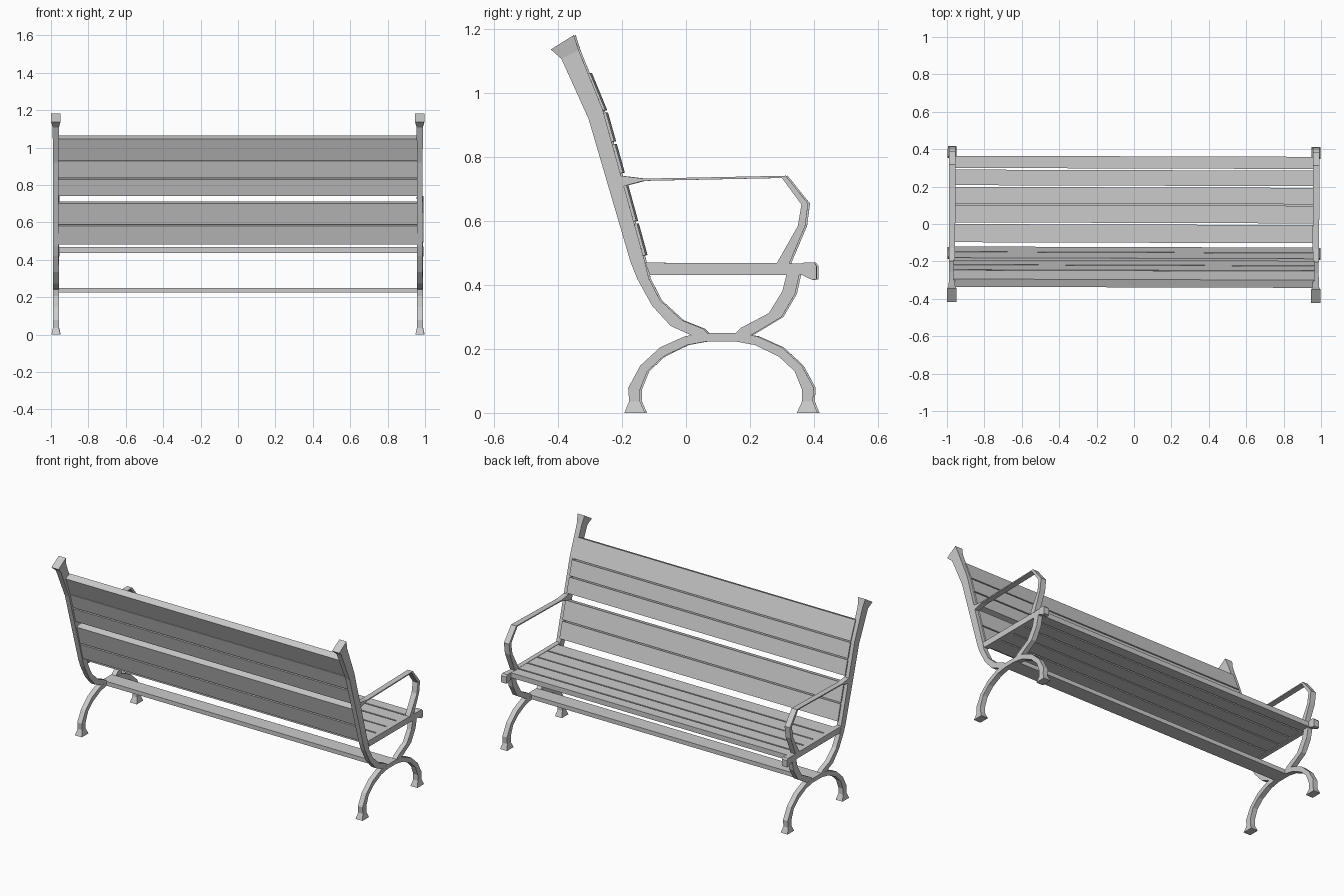
import bpy
import bmesh
from mathutils import Vector

TWIST = -0.003   # the whole bench sits very slightly turned
XC = 0.973       # centre line of each end frame


def strip(name, edge_a, edge_b, half, xc=XC, mirror=True):
    """Solid band between two matching (y, z) edges; half = half width in x."""
    halves = half if isinstance(half, list) else [half] * len(edge_a)
    bm = bmesh.new()
    rings = []
    for a, b, h in zip(edge_a, edge_b, halves):
        rings.append([bm.verts.new(p) for p in (
            (xc - h, *a), (xc + h, *a), (xc + h, *b), (xc - h, *b))])
    for r, s in zip(rings, rings[1:]):
        for i in range(4):
            j = (i + 1) % 4
            bm.faces.new((r[i], r[j], s[j], s[i]))
    bm.faces.new(rings[0])
    bm.faces.new(rings[-1])
    bmesh.ops.recalc_face_normals(bm, faces=bm.faces)
    me = bpy.data.meshes.new(name)
    bm.to_mesh(me)
    bm.free()
    ob = bpy.data.objects.new(name, me)
    bpy.context.collection.objects.link(ob)
    ob.rotation_euler.z = TWIST
    if mirror:
        ob.modifiers.new("Mirror", 'MIRROR').use_axis[0] = True
    return ob


# Back post, sweeping from the flared cap down to the crossbar
strip("back_post",
      [(-0.42, 1.137), (-0.387, 1.108), (-0.302, 0.92), (-0.17, 0.47),
       (-0.150, 0.42), (-0.103, 0.335), (-0.045, 0.272), (0.03, 0.238), (0.065, 0.226)],
      [(-0.348, 1.182), (-0.333, 1.135), (-0.258, 0.95), (-0.125, 0.47),
       (-0.113, 0.42), (-0.078, 0.352), (-0.010, 0.290), (0.055, 0.264), (0.070, 0.249)],
      [0.025, 0.017, 0.015, 0.015, 0.015, 0.015, 0.015, 0.015, 0.015])

# Front support from the crossbar up to the seat rail
strip("front_support",
      [(0.157, 0.249), (0.175, 0.266), (0.262, 0.312), (0.304, 0.380), (0.318, 0.435)],
      [(0.165, 0.226), (0.205, 0.242), (0.302, 0.300), (0.344, 0.372), (0.358, 0.435)],
      0.015)

# Arched legs with flared feet, symmetric about y = 0.1125
outer = [(-0.19, 0), (-0.175, 0.036), (-0.178, 0.078), (-0.140, 0.148),
         (-0.078, 0.205), (0.0, 0.240), (0.065, 0.250)]
inner = [(-0.125, 0), (-0.141, 0.036), (-0.141, 0.072), (-0.118, 0.130),
         (-0.070, 0.175), (0.005, 0.212), (0.070, 0.224)]


def flip(pts):
    return [(0.225 - y, z) for y, z in reversed(pts)]


strip("arched_legs", outer + flip(outer), inner + flip(inner),
      [0.024] + [0.016] * 12 + [0.024])

# Seat rail with a rounded front lip
strip("seat_rail",
      [(-0.125, 0.47), (0.365, 0.468), (0.372, 0.47), (0.403, 0.47), (0.412, 0.46)],
      [(-0.110, 0.432), (0.365, 0.432), (0.372, 0.428), (0.398, 0.416), (0.412, 0.418)],
      [0.015, 0.015, 0.018, 0.018, 0.018])

# Armrest, bending down to the seat rail
strip("armrest",
      [(-0.203, 0.742), (-0.130, 0.733), (0.315, 0.742), (0.385, 0.655),
       (0.376, 0.585), (0.325, 0.465)],
      [(-0.194, 0.709), (-0.130, 0.726), (0.303, 0.735), (0.364, 0.652),
       (0.353, 0.585), (0.285, 0.465)],
      [0.016, 0.017, 0.018, 0.018, 0.018, 0.016])

# Crossbar joining the two end frames
strip("crossbar", [(0.065, 0.25), (0.16, 0.25)], [(0.065, 0.224), (0.16, 0.224)],
      0.985, 0, False)

# Seat slats
for i, (y0, y1) in enumerate([(0.297, 0.362), (0.205, 0.288), (0.108, 0.196),
                              (0.006, 0.100), (-0.100, -0.003)]):
    strip(f"seat_slat_{i + 1}", [(y0, 0.467), (y1, 0.467)],
          [(y0, 0.436), (y1, 0.436)], 0.965, 0, False)

# Back slats follow the curve of the post front
CURVE = [(-0.297, 1.063), (-0.248, 0.944), (-0.188, 0.73), (-0.118, 0.475)]


def front_y(z):
    for (ya, za), (yb, zb) in zip(CURVE, CURVE[1:]):
        if z >= zb:
            break
    return ya + (yb - ya) * (z - za) / (zb - za)


for i, (top, bottom) in enumerate([(1.063, 0.948), (0.940, 0.850), (0.842, 0.752),
                                   (0.712, 0.601), (0.593, 0.494)]):
    front = [Vector((front_y(z), z)) for z in (top, bottom)]
    d = (front[1] - front[0]).normalized()
    back = [p + Vector((-d.y, d.x)) * -0.045 for p in front]
    if back[0].x > front[0].x:
        back = [p + Vector((-d.y, d.x)) * 0.045 for p in front]
    strip(f"back_slat_{i + 1}", [tuple(p) for p in front],
          [tuple(p) for p in back], 0.965, 0, False)
